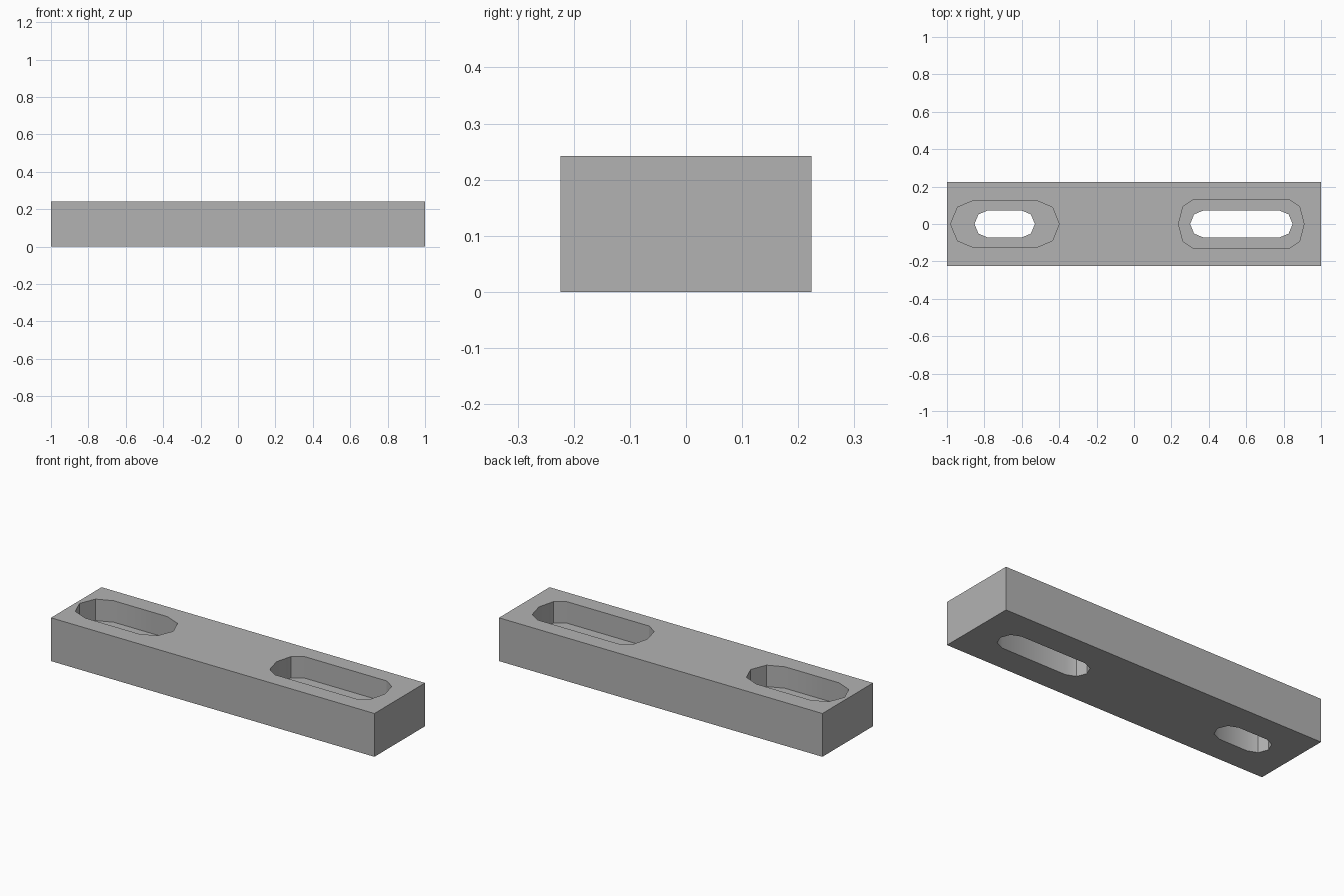
import bpy
import bmesh
from math import cos, sin, pi, radians

if "Cube" in bpy.data.objects:
    bpy.data.objects.remove(bpy.data.objects["Cube"])

HEIGHT, WIDTH, FLOOR = 0.242, 0.447, 0.122

grey = bpy.data.materials.new("plain grey")
grey.use_nodes = True
grey.diffuse_color = (0.45, 0.45, 0.45, 1)
grey.node_tree.nodes["Principled BSDF"].inputs["Base Color"].default_value = (0.45, 0.45, 0.45, 1)


def add_object(name, bm):
    mesh = bpy.data.meshes.new(name)
    bmesh.ops.recalc_face_normals(bm, faces=bm.faces)
    bm.to_mesh(mesh)
    bm.free()
    mesh.materials.append(grey)
    obj = bpy.data.objects.new(name, mesh)
    bpy.context.collection.objects.link(obj)
    return obj


def slot_cutter(name, left, right, rx, ry, bottom):
    """Upright prism with a faceted round end at each side."""
    bm = bmesh.new()
    ring = []
    for centre, start in ((right - rx, -pi / 2), (left + rx, pi / 2)):
        for i in range(5):
            a = start + i * pi / 4
            ring.append(bm.verts.new((centre + rx * cos(a), ry * sin(a), bottom)))
    face = bm.faces.new(ring)
    top = bmesh.ops.extrude_face_region(bm, geom=[face])["geom"]
    for v in top:
        if isinstance(v, bmesh.types.BMVert):
            v.co.z = HEIGHT + 0.1
    cutter = add_object(name, bm)
    cutter.hide_render = True
    return cutter


# Solid bar
bm = bmesh.new()
bmesh.ops.create_cube(bm, size=1)
for v in bm.verts:
    v.co = (v.co.x * 2, v.co.y * WIDTH, (v.co.z + 0.5) * HEIGHT)
bar = add_object("slotted_bar", bm)

# Wide recesses from the top, then narrow slots right through
cutters = [
    slot_cutter("short_recess", -0.98, -0.40, 0.123, 0.126, FLOOR),
    slot_cutter("long_recess", 0.238, 0.909, 0.082, 0.132, FLOOR),
    slot_cutter("short_slot", -0.853, -0.53, 0.073, 0.073, -0.1),
    slot_cutter("long_slot", 0.30, 0.848, 0.073, 0.073, -0.1),
]
bpy.context.view_layer.objects.active = bar
for cutter in cutters:
    cut = bar.modifiers.new(cutter.name, "BOOLEAN")
    cut.operation = "DIFFERENCE"
    cut.solver = "EXACT"
    cut.object = cutter
    bpy.ops.object.modifier_apply(modifier=cut.name)
for cutter in cutters:
    bpy.data.objects.remove(cutter)

# Soften only the shallow bends inside the slots
bpy.ops.object.select_all(action="DESELECT")
bar.select_set(True)
bpy.ops.object.shade_smooth_by_angle(angle=radians(30))
